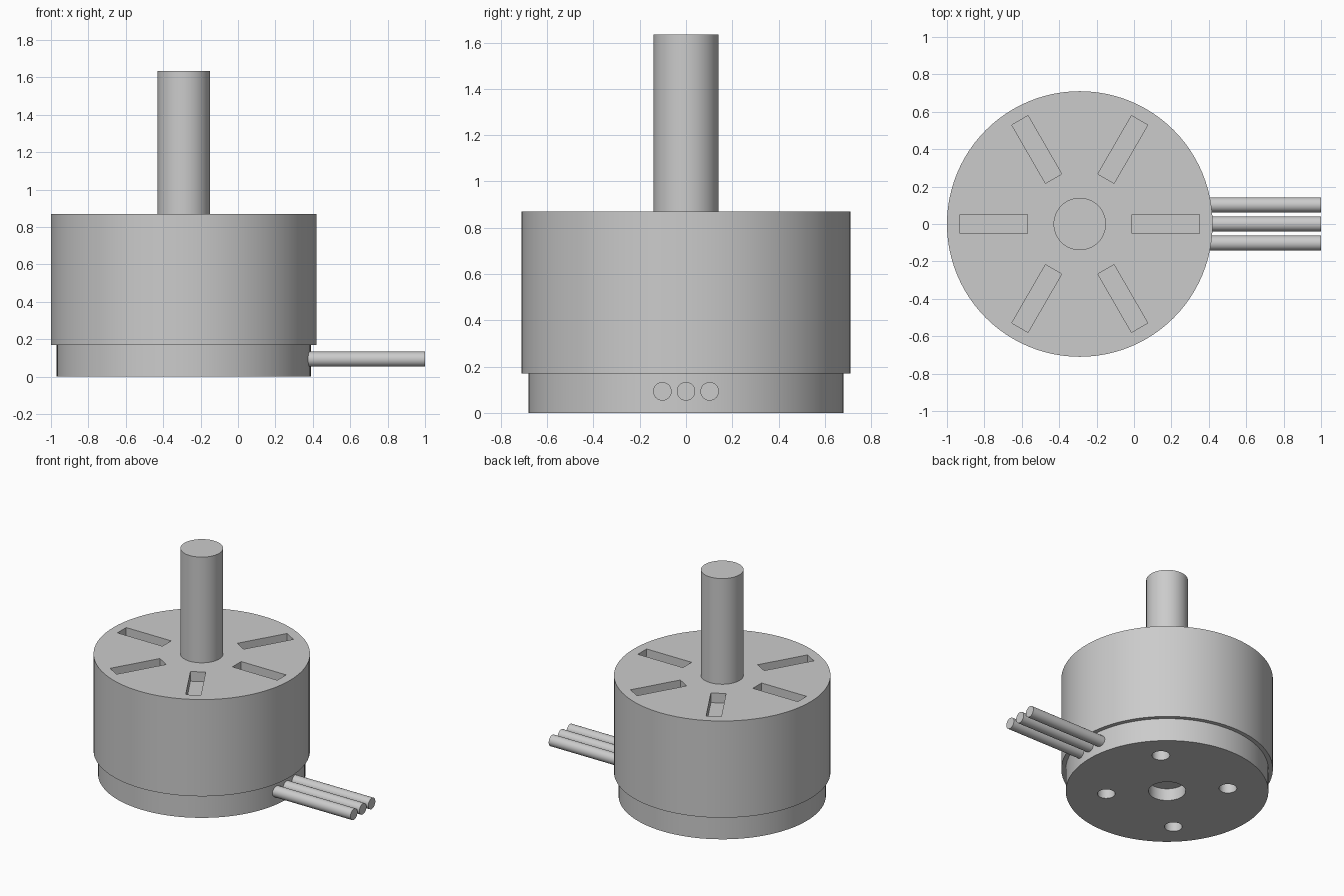
import bpy
from math import radians, cos, sin, pi

if "Cube" in bpy.data.objects:
    bpy.data.objects.remove(bpy.data.objects["Cube"])

CX = -0.29  # motor axis


def smooth(ob):
    bpy.ops.object.select_all(action='DESELECT')
    ob.select_set(True)
    bpy.context.view_layer.objects.active = ob
    bpy.ops.object.shade_smooth_by_angle(angle=radians(30))


def cylinder(name, r, z0, z1, x=CX, y=0, sides=72):
    bpy.ops.mesh.primitive_cylinder_add(vertices=sides, radius=r, depth=z1 - z0,
                                        location=(x, y, (z0 + z1) / 2))
    ob = bpy.context.object
    ob.name = name
    return ob


def cut(target, cutters):
    for c in cutters:
        m = target.modifiers.new("cut", 'BOOLEAN')
        m.operation = 'DIFFERENCE'
        m.solver = 'EXACT'
        m.object = c
    bpy.context.view_layer.objects.active = target
    for m in list(target.modifiers):
        bpy.ops.object.modifier_apply(modifier=m.name)
    for c in cutters:
        bpy.data.objects.remove(c, do_unlink=True)


# Rotating bell with six radial cooling slots in the top
bell = cylinder("bell", 0.71, 0.17, 0.87, sides=96)
slots = []
for i in range(6):
    a = i * pi / 3
    bpy.ops.mesh.primitive_cube_add(size=1, location=(CX + 0.46 * cos(a), 0.46 * sin(a), 0.87),
                                    rotation=(0, 0, a))
    s = bpy.context.object
    s.scale = (0.36, 0.10, 0.14)
    s.hide_render = True
    slots.append(s)
bpy.context.view_layer.update()
cut(bell, slots)
smooth(bell)

# Base with a central recess and two pairs of mounting holes
base = cylinder("base", 0.68, 0, 0.17, sides=96)
holes = [cylinder("hole", 0.125, -0.1, 0.09, sides=48)]
for i in range(4):
    a = radians(45 + 90 * i)
    r = 0.48 if i % 2 == 0 else 0.41
    holes.append(cylinder("hole", 0.06, -0.1, 0.12, CX + r * cos(a), r * sin(a), 32))
for h in holes:
    h.hide_render = True
bpy.context.view_layer.update()
cut(base, holes)
smooth(base)

# Output shaft
smooth(cylinder("shaft", 0.14, 0.87, 1.635, sides=64))

# Three power wires leaving the base
for i, y in enumerate((-0.102, 0, 0.102)):
    bpy.ops.mesh.primitive_cylinder_add(vertices=32, radius=0.04, depth=0.63,
                                        location=(0.685, y, 0.093), rotation=(0, pi / 2, 0))
    wire = bpy.context.object
    wire.name = f"wire_{i + 1}"
    smooth(wire)
